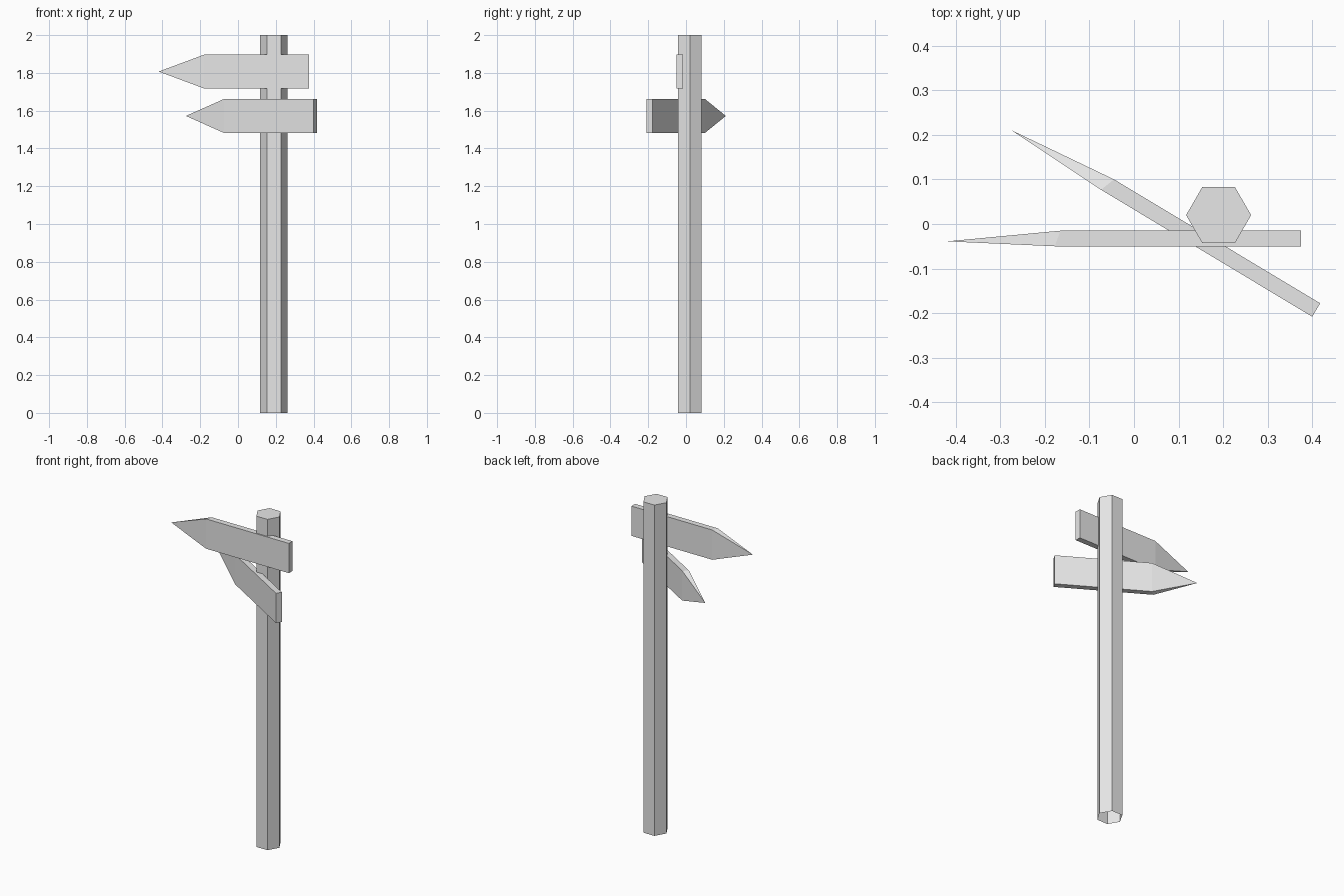
import bpy
import bmesh
from math import radians

cube = bpy.data.objects.get("Cube")
if cube:
    bpy.data.objects.remove(cube, do_unlink=True)

# One plain grey for the whole signpost
grey = bpy.data.materials.new("plain_grey")
grey.use_nodes = True
GREY = (0.8, 0.8, 0.8, 1)
grey.diffuse_color = GREY
grey.node_tree.nodes["Principled BSDF"].inputs["Base Color"].default_value = GREY


def add_object(name, bm, location, turn=0):
    bmesh.ops.recalc_face_normals(bm, faces=bm.faces)
    mesh = bpy.data.meshes.new(name)
    bm.to_mesh(mesh)
    bm.free()
    mesh.materials.append(grey)
    obj = bpy.data.objects.new(name, mesh)
    obj.location = location
    obj.rotation_euler.z = radians(turn)
    bpy.context.collection.objects.link(obj)
    return obj


def add_post(name, radius, height, x, y):
    """Hexagonal post, capped on top and open underneath."""
    bm = bmesh.new()
    bmesh.ops.create_cone(bm, cap_ends=True, segments=6, radius1=radius,
                          radius2=radius, depth=height)
    # put corners on the x axis
    if max(v.co.x for v in bm.verts) < radius * 0.99:
        bmesh.ops.rotate(bm, verts=bm.verts, matrix=Matrix.Rotation(radians(30), 3, "Z"))
    bottom = [f for f in bm.faces if all(v.co.z < 0 for v in f.verts)]
    bmesh.ops.delete(bm, geom=bottom, context="FACES_ONLY")
    return add_object(name, bm, (x, y, height / 2))


def add_arrow_board(name, location, turn):
    """Plank whose pointed end narrows to a single tip; origin at its square front end."""
    length, half, thick = 0.795, 0.09, 0.035
    bm = bmesh.new()
    rings = []
    for y, shoulder in ((0, -0.553), (thick, -0.54)):
        outline = [(0, -half), (0, half), (shoulder, half), (shoulder, -half)]
        rings.append([bm.verts.new((x, y, z)) for x, z in outline])
    tip = bm.verts.new((-length, 0.011, 0))
    front, back = rings
    bm.faces.new(front)
    bm.faces.new(back)
    for i in range(3):
        if i != 2:
            bm.faces.new((front[i], front[i + 1], back[i + 1], back[i]))
    bm.faces.new((front[3], front[0], back[0], back[3]))
    # pointed end
    for i, j in ((2, 3),):
        bm.faces.new((front[i], front[j], tip))
        bm.faces.new((back[i], back[j], tip))
        bm.faces.new((front[i], back[i], tip))
        bm.faces.new((front[j], back[j], tip))
    return add_object(name, bm, location, turn)


from mathutils import Matrix

add_post("post", 0.073, 2.0, 0.19, 0.02)
add_arrow_board("upper_arrow_board", (0.375, -0.05, 1.807), 0)
add_arrow_board("lower_arrow_board", (0.40, -0.208, 1.572), -31)
